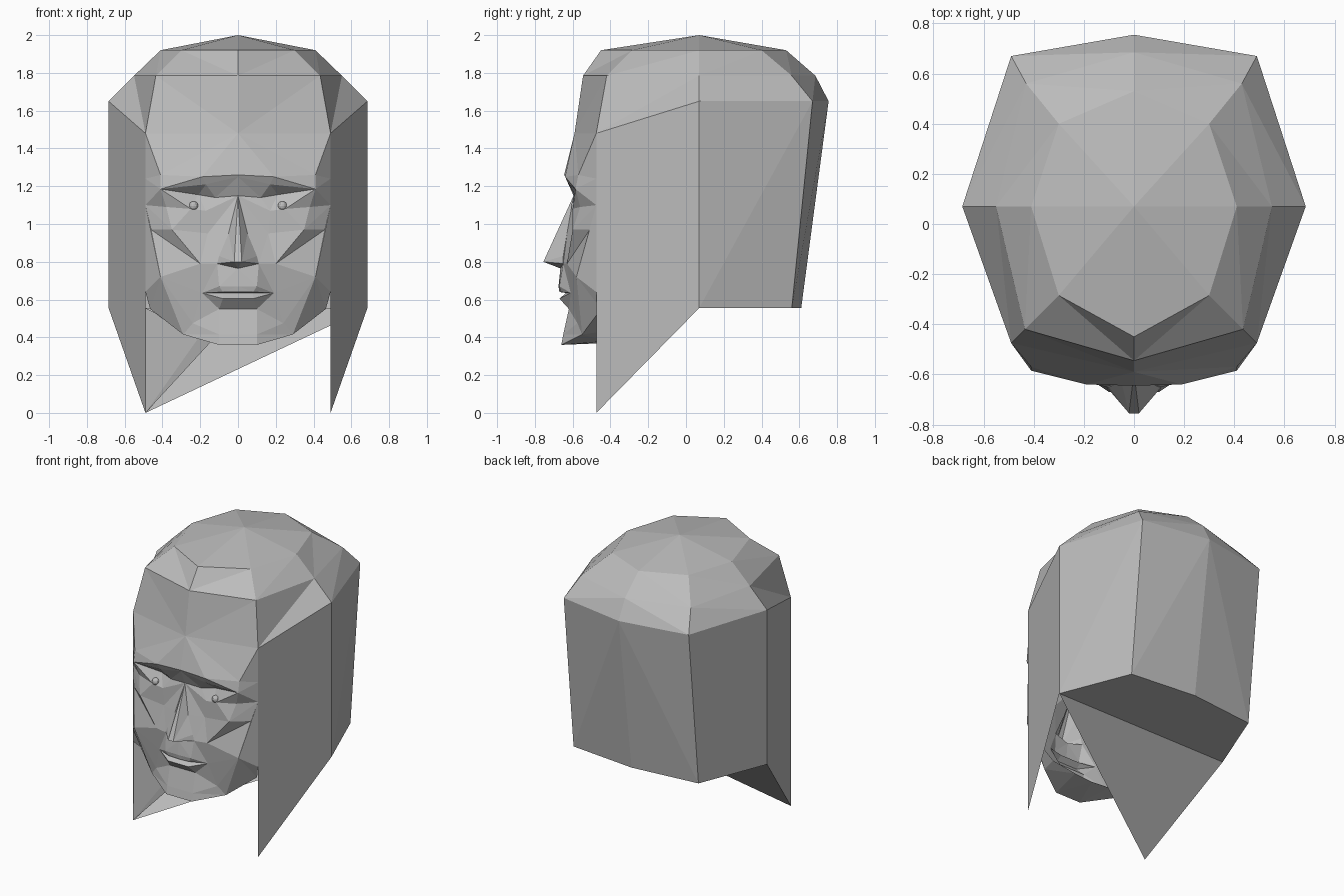
import bpy
import bmesh
from mathutils import Vector

cube = bpy.data.objects.get("Cube")
if cube:
    bpy.data.objects.remove(cube)

grey = bpy.data.materials.new("stone_grey")
grey.use_nodes = True
colour = (0.5, 0.5, 0.5, 1)
grey.diffuse_color = colour
grey.node_tree.nodes["Principled BSDF"].inputs["Base Color"].default_value = colour


def add_face(bm, points):
    """Add one face, skipping repeated corners."""
    unique = []
    for p in points:
        if all((Vector(p) - Vector(q)).length > 1e-4 for q in unique):
            unique.append(p)
    if len(unique) > 2:
        bm.faces.new([bm.verts.new(p) for p in unique])


def fractions(row):
    lengths = [0.0]
    for p, q in zip(row, row[1:]):
        lengths.append(lengths[-1] + (Vector(q) - Vector(p)).length)
    return [d / lengths[-1] for d in lengths]


def stitch(bm, upper, lower):
    """Fill the strip between two rows that may differ in point count."""
    fu, fl = fractions(upper), fractions(lower)
    i = j = 0
    while i < len(upper) - 1 or j < len(lower) - 1:
        step_upper = j == len(lower) - 1 or (
            i < len(upper) - 1 and fu[i + 1] <= fl[j + 1])
        if step_upper:
            add_face(bm, (upper[i], upper[i + 1], lower[j]))
            i += 1
        else:
            add_face(bm, (upper[i], lower[j + 1], lower[j]))
            j += 1


def finish(bm, name, mirror=True):
    """Mirror across the middle, weld, and make a flat-shaded object."""
    if mirror:
        copy = bmesh.ops.duplicate(bm, geom=bm.verts[:] + bm.edges[:] + bm.faces[:])
        for item in copy["geom"]:
            if isinstance(item, bmesh.types.BMVert):
                item.co.x = -item.co.x
    bmesh.ops.remove_doubles(bm, verts=bm.verts[:], dist=0.0005)
    bmesh.ops.recalc_face_normals(bm, faces=bm.faces[:])
    mesh = bpy.data.meshes.new(name)
    bm.to_mesh(mesh)
    bm.free()
    mesh.materials.append(grey)
    obj = bpy.data.objects.new(name, mesh)
    bpy.context.collection.objects.link(obj)
    return obj


# Hood: rings from the crown down, each running from front to back
temple = (0.49, -0.475, 1.48)
front_tip = (0.49, -0.475, 0)
crown = (0, 0.07, 2)
top_ring = [(0, -0.45, 1.92), (0.3, -0.285, 1.92), (0.41, 0.07, 1.92),
            (0.3, 0.4, 1.92), (0, 0.53, 1.92)]
mid_ring = [(0, -0.545, 1.785), (0.435, -0.42, 1.785), (0.55, 0.07, 1.785),
            (0.43, 0.56, 1.785), (0, 0.685, 1.785)]
wide_ring = [temple, (0.685, 0.07, 1.65), (0.49, 0.67, 1.65), (0, 0.755, 1.65)]
low_ring = [front_tip, (0.685, 0.07, 0.555), (0.49, 0.56, 0.555), (0, 0.61, 0.555)]

hood = bmesh.new()
for a, b in zip(top_ring, top_ring[1:]):
    add_face(hood, (crown, a, b))
for upper, lower in ((top_ring, mid_ring), (mid_ring[1:], wide_ring),
                     (wide_ring, low_ring)):
    for k in range(len(upper) - 1):
        a, b, c, d = upper[k], upper[k + 1], lower[k + 1], lower[k]
        add_face(hood, (a, b, d))
        add_face(hood, (b, c, d))
finish(hood, "hood")

# Hood underside: flat base, plus one slanting flap on the right
base = bmesh.new()
left_side = low_ring[1:]
right_side = [(-x, y, z) for x, y, z in left_side]
add_face(base, left_side + right_side[1::-1])
right_tip = (-0.49, -0.475, 0)
add_face(base, (left_side[0], right_side[0], right_tip))
finish(base, "hood_underside", mirror=False)

# Neck flap: inner fold behind the chin on the right
flap = bmesh.new()
add_face(flap, (right_tip, (-0.49, -0.47, 0.555), (-0.2, -0.42, 0.41)))
add_face(flap, (right_tip, (-0.2, -0.42, 0.41), (-0.14, -0.4, 0.38)))
finish(flap, "neck_flap", mirror=False)

# Face rows from the middle outwards
ear = (0.49, -0.475, 1.1)
bridge = (0, -0.595, 1.15)
jaw = (0.41, -0.58, 0.72)
chin_corner = (0.29, -0.55, 0.415)
brow_end = (0.41, -0.585, 1.185)
nose_side = (0.05, -0.63, 0.95)
nostril = (0.1, -0.65, 0.83)
wing = (0.11, -0.65, 0.79)
nose_base = (0, -0.665, 0.765)
mouth_end = (0.19, -0.61, 0.635)
lip_fold = (0.24, -0.575, 0.475)

forehead = [(0, -0.59, 1.48), temple]
brow = [(0, -0.645, 1.26), (0.19, -0.64, 1.25), (0.41, -0.57, 1.26),
        (0.49, -0.475, 1.24)]
brow_edge = [(0, -0.64, 1.25), (0.17, -0.62, 1.21), brow_end, ear]
socket = [bridge, (0.12, -0.58, 1.14), (0.21, -0.555, 1.155), brow_end, ear]
lower_lid = [bridge, (0.17, -0.6, 1.07), (0.25, -0.6, 1.08),
             (0.38, -0.56, 1.09), ear]
cheek = [nose_side, (0.16, -0.6, 0.95), (0.35, -0.6, 0.97), (0.46, -0.51, 0.97)]
low_cheek = [nostril, wing, (0.2, -0.63, 0.79), jaw]
under_nose = [nose_base, wing, (0.2, -0.63, 0.79), jaw]
upper_lip = [(0, -0.675, 0.67), (0.1, -0.67, 0.67), mouth_end, jaw]
lip_under = [(0, -0.67, 0.64), (0.08, -0.665, 0.64), mouth_end]
mouth = [(0, -0.635, 0.635), (0.08, -0.635, 0.635), mouth_end]
lower_lip = [(0, -0.67, 0.605), (0.08, -0.67, 0.605), mouth_end]
lip_base = [(0, -0.62, 0.55), (0.1, -0.62, 0.55), lip_fold]
chin = [(0, -0.65, 0.415), (0.1, -0.65, 0.415), chin_corner]
chin_low = [(0, -0.66, 0.36), (0.1, -0.66, 0.36), chin_corner]
throat = [(0, -0.42, 0.37), (0.14, -0.42, 0.38), (0.3, -0.45, 0.43)]

face = bmesh.new()
for upper, lower in (
        (mid_ring[:2], forehead), (forehead, brow), (brow, brow_edge),
        (brow_edge, socket), (socket, lower_lid), (lower_lid, cheek),
        (cheek, low_cheek), (under_nose, upper_lip),
        (upper_lip[:3], lip_under), (lip_under, mouth), (mouth, lower_lip),
        (lower_lip, lip_base), (lip_base, chin), (chin, chin_low),
        (chin_low, throat)):
    stitch(face, upper, lower)

# Lower cheek between mouth corner and jaw
add_face(face, (mouth_end, jaw, lip_fold))
add_face(face, (lip_fold, jaw, chin_corner))

# Jaw sides running back to the hood
jaw_line = [ear, cheek[-1], jaw, chin_corner]
jaw_rim = [ear, (0.49, -0.475, 0.64), (0.465, -0.45, 0.55), throat[-1]]
stitch(face, jaw_line, jaw_rim)
finish(face, "face")

# Nose: narrow ridge, sloping sides and flat underside
nose = bmesh.new()
tip = (0.02, -0.755, 0.8)
add_face(nose, (bridge, tip, (0, -0.755, 0.8)))
outline = [bridge, nose_side, nostril, wing, nose_base]
for a, b in zip(outline, outline[1:]):
    add_face(nose, (a, b, tip))
add_face(nose, (tip, nose_base, (0, -0.755, 0.8)))
finish(nose, "nose")

# Eyes: small beads set in the lower lids
for side, name in ((1, "left_eye"), (-1, "right_eye")):
    bpy.ops.mesh.primitive_uv_sphere_add(
        segments=12, ring_count=8, radius=0.025,
        location=(side * 0.235, -0.585, 1.095))
    eye = bpy.context.object
    eye.name = name
    eye.data.materials.append(grey)
